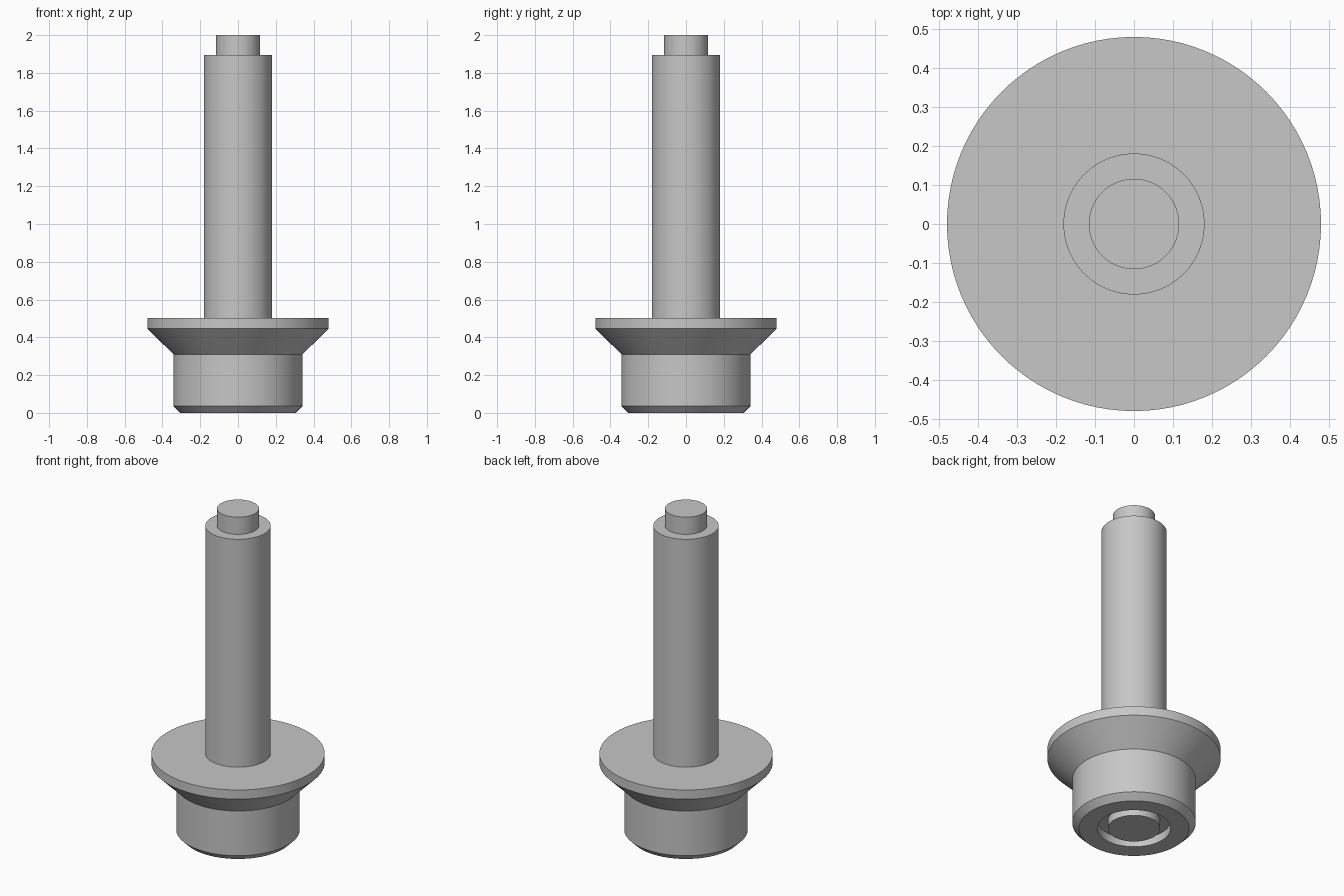
import bpy
import bmesh
from math import cos, sin, pi, radians

SEGMENTS = 96

cube = bpy.data.objects.get("Cube")
if cube:
    bpy.data.objects.remove(cube, do_unlink=True)

GREY = (0.57, 0.57, 0.57, 1)
metal = bpy.data.materials.new("grey metal")
metal.use_nodes = True
metal.diffuse_color = GREY
for node in metal.node_tree.nodes:
    if node.type == "BSDF_PRINCIPLED":
        node.inputs["Base Color"].default_value = GREY


def lathe(name, profile):
    """Turn a (radius, height) profile, listed from the bottom up, around z."""
    bm = bmesh.new()
    rings = []
    for r, z in profile:
        if r == 0:
            rings.append([bm.verts.new((0, 0, z))] * SEGMENTS)
        else:
            angles = [2 * pi * i / SEGMENTS for i in range(SEGMENTS)]
            rings.append([bm.verts.new((r * cos(a), r * sin(a), z)) for a in angles])
    for low, high in zip(rings, rings[1:]):
        for i in range(SEGMENTS):
            j = (i + 1) % SEGMENTS
            corners = [low[i], low[j], high[j], high[i]]
            bm.faces.new(list(dict.fromkeys(corners)))
    mesh = bpy.data.meshes.new(name)
    bm.to_mesh(mesh)
    bm.free()
    mesh.materials.append(metal)
    obj = bpy.data.objects.new(name, mesh)
    bpy.context.collection.objects.link(obj)
    bpy.ops.object.select_all(action="DESELECT")
    obj.select_set(True)
    bpy.context.view_layer.objects.active = obj
    bpy.ops.object.shade_smooth_by_angle(angle=radians(30))
    return obj


# Shared radii and heights where neighbouring parts meet
HUB_R, FLANGE_R, SHAFT_R, TIP_R = 0.342, 0.48, 0.181, 0.116
HUB_TOP, FLANGE_TOP, SHAFT_TOP = 0.31, 0.503, 1.895
GROOVE_DEPTH = 0.05

# Chamfered hub with a ring groove cut into its underside
lathe("hub", [(0, 0), (0.145, 0), (0.145, GROOVE_DEPTH), (0.203, GROOVE_DEPTH),
              (0.203, 0), (0.305, 0), (HUB_R, 0.037), (HUB_R, HUB_TOP)])

# Conical flange with a thin straight rim
lathe("flange", [(HUB_R, HUB_TOP), (FLANGE_R, 0.447), (FLANGE_R, FLANGE_TOP),
                 (SHAFT_R, FLANGE_TOP)])

# Long shaft with a shoulder, then the narrow tip
lathe("shaft", [(SHAFT_R, FLANGE_TOP), (SHAFT_R, SHAFT_TOP), (TIP_R, SHAFT_TOP)])
lathe("tip", [(TIP_R, SHAFT_TOP), (TIP_R, 2), (0, 2)])
